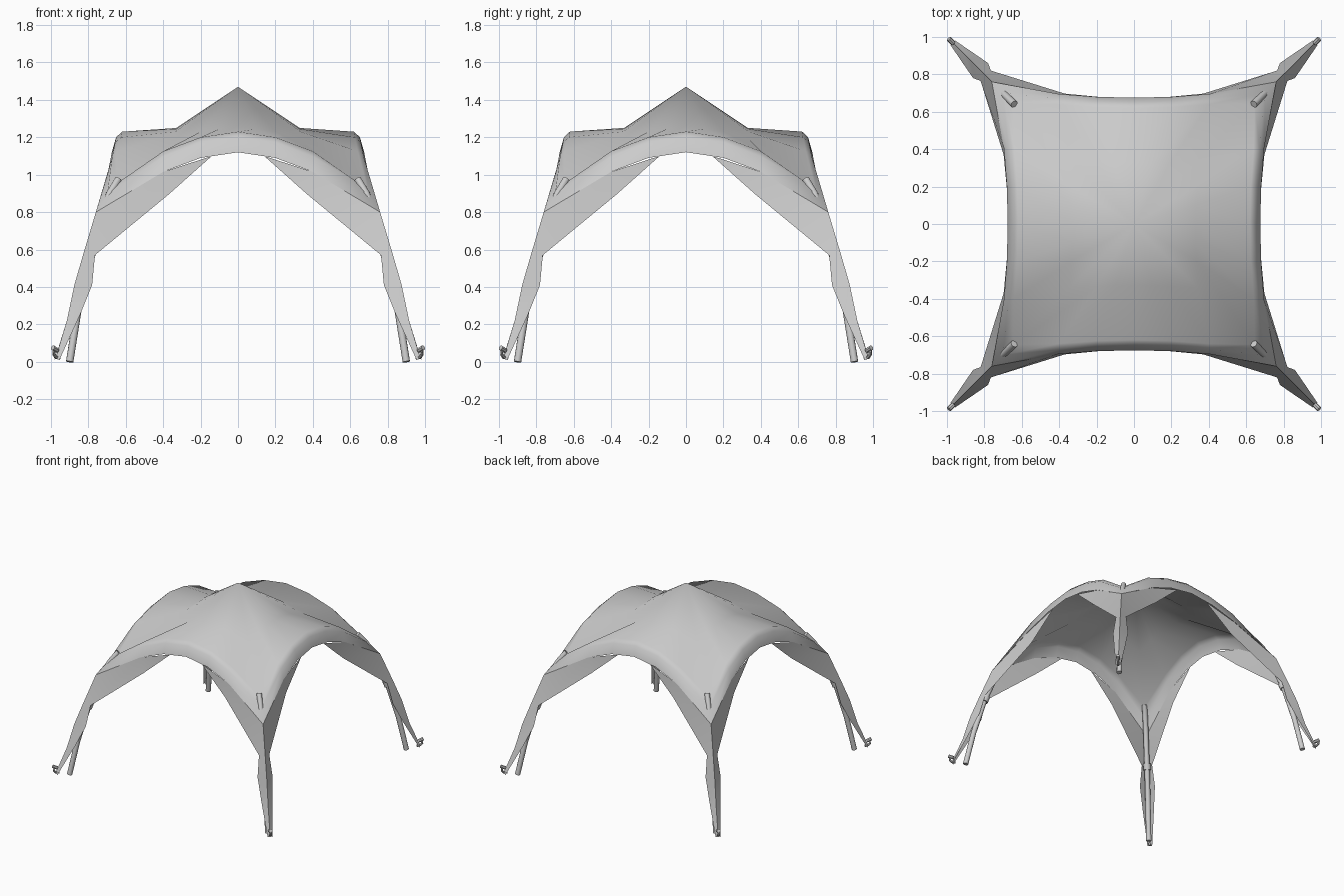
import bpy, bmesh, math
from mathutils import Vector, Matrix

cube = bpy.data.objects.get("Cube")
if cube:
    bpy.data.objects.remove(cube, do_unlink=True)

grey = bpy.data.materials.new("light_grey")
grey.use_nodes = True
grey.diffuse_color = (0.6, 0.6, 0.6, 1)
grey.node_tree.nodes["Principled BSDF"].inputs["Base Color"].default_value = (0.6, 0.6, 0.6, 1)
SWAP = Matrix(((0, 1, 0), (1, 0, 0), (0, 0, 1)))   # mirror across the diagonal


def finish(name, bm, angle):
    bmesh.ops.remove_doubles(bm, verts=bm.verts, dist=0.0005)
    bmesh.ops.recalc_face_normals(bm, faces=bm.faces)
    me = bpy.data.meshes.new(name)
    bm.to_mesh(me)
    bm.free()
    me.materials.append(grey)
    ob = bpy.data.objects.new(name, me)
    bpy.context.collection.objects.link(ob)
    bpy.ops.object.select_all(action='DESELECT')
    ob.select_set(True)
    bpy.context.view_layer.objects.active = ob
    bpy.ops.object.shade_smooth_by_angle(angle=math.radians(angle))
    return ob


def eightfold(name, patches, angle=60):
    """Repeat polygons of one eighth of the cloth over all eight."""
    bm = bmesh.new()
    for k in range(4):
        turn = Matrix.Rotation(k * math.pi / 2, 3, 'Z')
        for flip in (Matrix.Identity(3), SWAP):
            for poly in patches:
                pts = []
                for p in poly:
                    v = turn @ flip @ Vector(p)
                    if all((v - q).length > 0.0005 for q in pts):
                        pts.append(v)
                if len(pts) > 2:
                    if flip == SWAP:
                        pts.reverse()
                    bm.faces.new([bm.verts.new(v) for v in pts])
    return finish(name, bm, angle)


def tube(bm, path, radius, sides=10):
    """Closed round tube along a path."""
    rings = []
    for i, p in enumerate(path):
        d = path[min(i + 1, len(path) - 1)] - path[max(i - 1, 0)]
        q = d.to_track_quat('Z', 'Y')
        rings.append([bm.verts.new(p + q @ Vector((
            radius * math.cos(a * math.tau / sides),
            radius * math.sin(a * math.tau / sides), 0))) for a in range(sides)])
    for a, b in zip(rings, rings[1:]):
        for i in range(sides):
            j = (i + 1) % sides
            bm.faces.new((a[i], a[j], b[j], b[i]))
    bm.faces.new(rings[0][::-1])
    bm.faces.new(rings[-1])


def diag(r, z):
    return Vector((r, r, z))


# Roof: rows run from peak to hem, columns from mid side to corner
rows = [
    [(0, 0, 1.47)] * 4,
    [(0, .33, 1.25), (.1, .33, 1.245), (.2, .335, 1.23), (.34, .34, 1.185)],
    [(0, .62, 1.23), (.2, .625, 1.2), (.4, .64, 1.125), (.645, .645, .955)],
    [(0, .652, 1.2), (.2, .657, 1.172), (.4, .672, 1.097), (.70, .70, .895)],
    [(0, .675, 1.12), (.2, .68, 1.09), (.4, .695, 1.015), (.76, .76, .80)],
]
eightfold("canopy_roof", [(a[i], a[i + 1], b[i + 1], b[i])
                          for a, b in zip(rows, rows[1:]) for i in range(3)], 80)

# Corner webs and the narrow cloth legs below them
start, hem, corner = (.14, .675, 1.1), (.4, .693, 1.015), (.76, .76, .80)
edge, neck, neck_ridge = (.37, .697, .895), (.765, .82, .57), (.829, .829, .57)
calf, calf_ridge = (.78, .86, .41), (.875, .875, .41)
shin, shin_ridge = (.845, .905, .25), (.915, .915, .22)
toe, toe_ridge = (.955, .98, .01), (.975, .975, .02)
eightfold("corner_webs", [
    (start, hem, edge), (hem, corner, neck, edge), (corner, neck_ridge, neck),
    (neck, neck_ridge, calf_ridge, calf), (calf, calf_ridge, shin_ridge, shin),
    (shin, shin_ridge, toe_ridge, toe)], 80)

# Bent poles, straps and ground hooks at each corner
poles, straps, hooks = bmesh.new(), bmesh.new(), bmesh.new()
for k in range(4):
    turn = Matrix.Rotation(k * math.pi / 2, 3, 'Z')
    bend = [(.90, 0), (.857, .27), (.80, .54), (.73, .78), (.685, .9), (.64, .975)]
    tube(poles, [turn @ diag(r, z) for r, z in bend], .02)
    tube(straps, [turn @ diag(r, z) for r, z in ((.801, .535), (.789, .58))], .029)
    hook = [(.955, .02), (.975, .025), (.984, .04), (.984, .07)]
    tube(hooks, [turn @ diag(r, z) for r, z in hook], .009, 8)
    tube(hooks, [turn @ diag(r, z) for r, z in ((.966, .06), (.990, .075))], .014, 8)
finish("poles", poles, 40)
finish("pole_straps", straps, 40)
finish("ground_hooks", hooks, 40)
